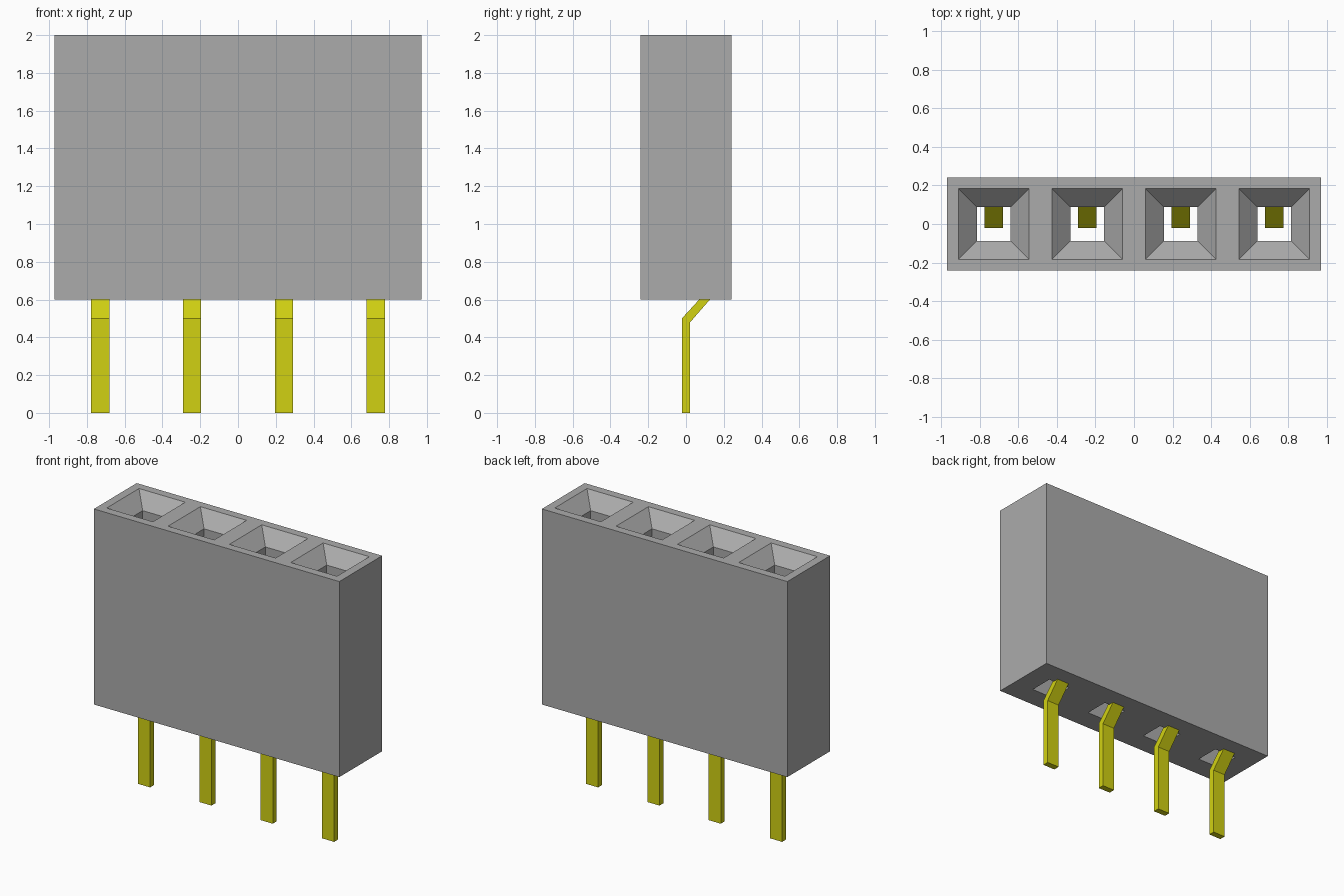
import bpy, bmesh, math

cube = bpy.data.objects.get("Cube")
if cube:
    bpy.data.objects.remove(cube, do_unlink=True)

COUNT, PITCH = 4, 0.486
BOTTOM, TOP, HALF_DEPTH = 0.6, 2.0, 0.242
CENTRES = [(i - (COUNT - 1) / 2) * PITCH for i in range(COUNT)]


def material(name, colour):
    mat = bpy.data.materials.new(name)
    mat.use_nodes = True
    mat.diffuse_color = colour
    bsdf = next(n for n in mat.node_tree.nodes if n.type == 'BSDF_PRINCIPLED')
    bsdf.inputs["Base Color"].default_value = colour
    return mat


def add_object(name, bm, mat):
    bmesh.ops.recalc_face_normals(bm, faces=bm.faces)
    mesh = bpy.data.meshes.new(name)
    bm.to_mesh(mesh)
    bm.free()
    mesh.materials.append(mat)
    obj = bpy.data.objects.new(name, mesh)
    bpy.context.collection.objects.link(obj)
    return obj


grey = material("housing grey", (0.41, 0.41, 0.41, 1))
yellow = material("pin yellow", (0.64, 0.64, 0.006, 1))

# Housing: one square-ringed cell per socket, open where cells meet
# Each ring is (half width, half depth, height)
RINGS = [(PITCH / 2, HALF_DEPTH, BOTTOM), (PITCH / 2, HALF_DEPTH, TOP),
         (0.183, 0.183, TOP), (0.087, 0.087, TOP - 0.096), (0.087, 0.087, BOTTOM)]
SIGNS = [(-1, -1), (1, -1), (1, 1), (-1, 1)]
bm = bmesh.new()
for n, cx in enumerate(CENTRES):
    loops = [[bm.verts.new((cx + sx * w, sy * d, z)) for sx, sy in SIGNS]
             for w, d, z in RINGS]
    for r, ring in enumerate(loops):
        upper = loops[(r + 1) % len(loops)]
        for s in range(4):
            shared_wall = r == 0 and ((s == 1 and n < COUNT - 1) or (s == 3 and n > 0))
            if not shared_wall:
                t = (s + 1) % 4
                bm.faces.new((ring[s], ring[t], upper[t], upper[s]))
bmesh.ops.remove_doubles(bm, verts=bm.verts, dist=0.0005)
bmesh.ops.dissolve_limit(bm, angle_limit=math.radians(1), verts=bm.verts, edges=bm.edges)
add_object("housing", bm, grey)

# Pins: bent strip profile in y and z, extruded across x, ending in the housing wall
PROFILE = [(-0.022, 0), (0.022, 0), (0.022, 0.48), (0.16, 0.638),
           (0.105, 0.638), (-0.022, 0.5)]
for i, cx in enumerate(CENTRES):
    bm = bmesh.new()
    face = bm.faces.new([bm.verts.new((cx - 0.048, y, z)) for y, z in PROFILE])
    side = bmesh.ops.extrude_face_region(bm, geom=[face])["geom"]
    bmesh.ops.translate(bm, vec=(0.096, 0, 0),
                        verts=[v for v in side if isinstance(v, bmesh.types.BMVert)])
    add_object(f"pin_{i + 1}", bm, yellow)
